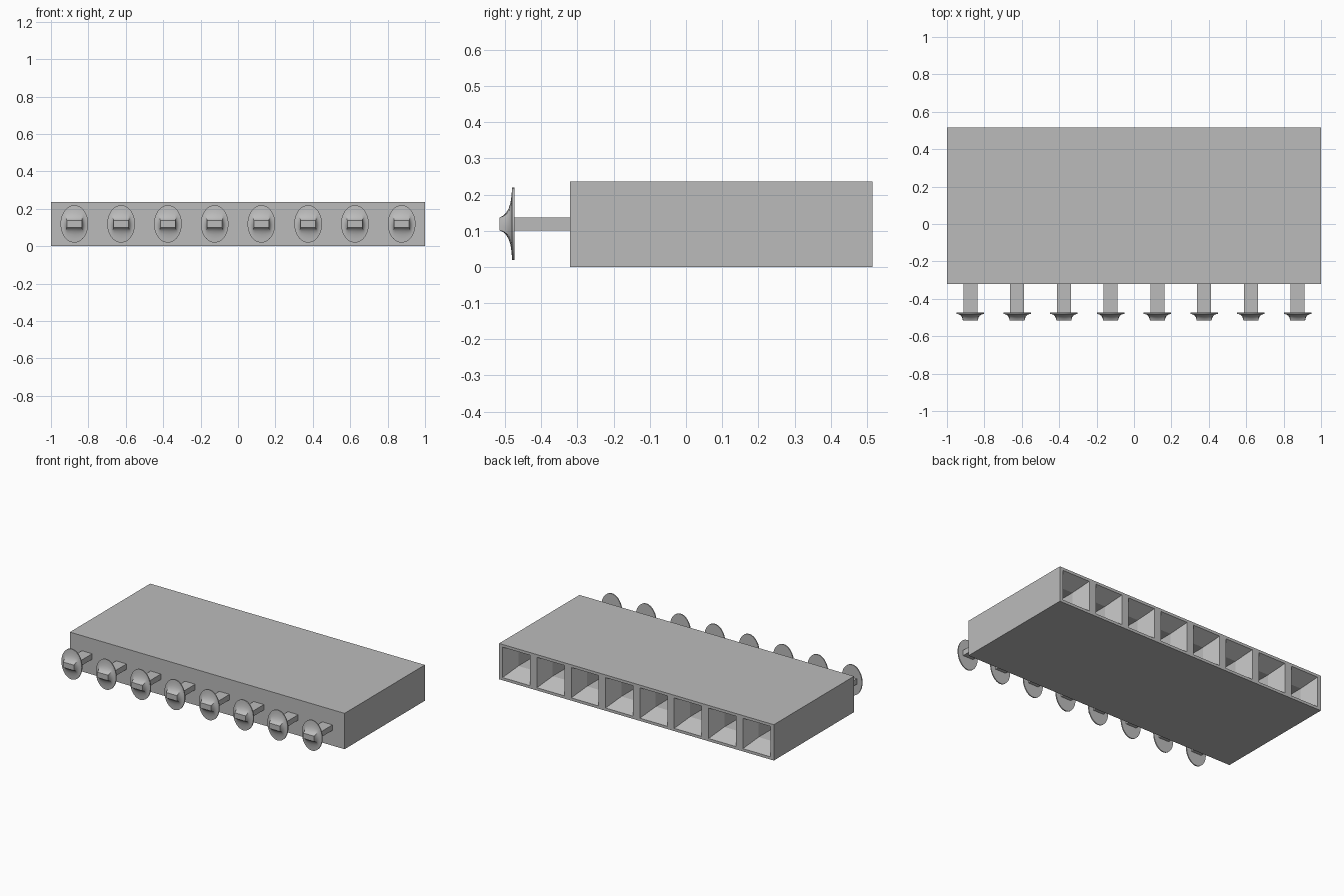
import bpy, bmesh
from math import cos, sin, tau

old = bpy.data.objects.get("Cube")
if old:
    bpy.data.objects.remove(old, do_unlink=True)

grey = bpy.data.materials.new("light grey")
grey.use_nodes = True
grey.diffuse_color = (0.5, 0.5, 0.5, 1)
grey.node_tree.nodes["Principled BSDF"].inputs["Base Color"].default_value = (0.5, 0.5, 0.5, 1)

COUNT, PITCH, MID = 8, 0.25, 0.118
FRONT, BACK, HEIGHT = -0.32, 0.515, 0.236
CENTRES = [(i - (COUNT - 1) / 2) * PITCH for i in range(COUNT)]


def rect(x, y, z, w, h):
    """Rectangular ring in the xz plane."""
    return [(x + a * w / 2, y, z + b * h / 2) for a, b in ((1, 1), (-1, 1), (-1, -1), (1, -1))]


def loft(bm, rings):
    """Closed skin through a row of rings."""
    vs = [[bm.verts.new(p) for p in ring] for ring in rings]
    n = len(vs[0])
    for a, b in zip(vs, vs[1:]):
        for i in range(n):
            bm.faces.new((a[i], a[(i + 1) % n], b[(i + 1) % n], b[i]))
    bm.faces.new(vs[0])
    bm.faces.new(vs[-1])


def make(name, lofts):
    bm = bmesh.new()
    for rings in lofts:
        loft(bm, rings)
    bmesh.ops.recalc_face_normals(bm, faces=bm.faces)
    mesh = bpy.data.meshes.new(name)
    bm.to_mesh(mesh)
    bm.free()
    mesh.materials.append(grey)
    ob = bpy.data.objects.new(name, mesh)
    bpy.context.collection.objects.link(ob)
    return ob


def activate(ob):
    bpy.ops.object.select_all(action="DESELECT")
    ob.select_set(True)
    bpy.context.view_layer.objects.active = ob


# Housing with a row of funnel sockets cut into the back
housing = make("housing", [[rect(0, FRONT, HEIGHT / 2, 2, HEIGHT), rect(0, BACK, HEIGHT / 2, 2, HEIGHT)]])
cutter = make("socket_cutter", [[
    rect(x, BACK + 0.02, MID, 0.2, 0.2),
    rect(x, BACK, MID, 0.2, 0.2),
    rect(x, BACK - 0.1, MID, 0.11, 0.1),
    rect(x, FRONT + 0.1, MID, 0.11, 0.1)] for x in CENTRES])
cutter.hide_render = True
mod = housing.modifiers.new("sockets", "BOOLEAN")
mod.operation, mod.solver, mod.object = "DIFFERENCE", "EXACT", cutter
activate(housing)
bpy.ops.object.modifier_apply(modifier="sockets")
bpy.data.objects.remove(cutter, do_unlink=True)


def flange_ring(x, y, t, segments=48):
    """Ring blending from the small rectangular tip (t=0) to the oval rim (t=1)."""
    ring = []
    for i in range(segments):
        c, s = cos(tau * i / segments), sin(tau * i / segments)
        m = max(abs(c), abs(s))
        px = (1 - t) * 0.04 * c / m + t * 0.074 * c
        pz = (1 - t) * 0.018 * s / m + t * 0.1 * s
        ring.append((x + px, y, 0.119 + pz))
    return ring


# Flared oval flange and flat stem of each pin
FLARE = ((-0.515, 0), (-0.505, 0.06), (-0.497, 0.16), (-0.49, 0.3),
         (-0.485, 0.5), (-0.482, 0.75), (-0.481, 1), (-0.474, 1))
for n, x in enumerate(CENTRES, 1):
    make(f"stem_{n}", [[rect(x, -0.478, 0.119, 0.075, 0.036), rect(x, FRONT + 0.01, 0.119, 0.075, 0.036)]])
    flange = make(f"flange_{n}", [[flange_ring(x, y, t) for y, t in FLARE]])
    activate(flange)
    bpy.ops.object.shade_smooth_by_angle()
